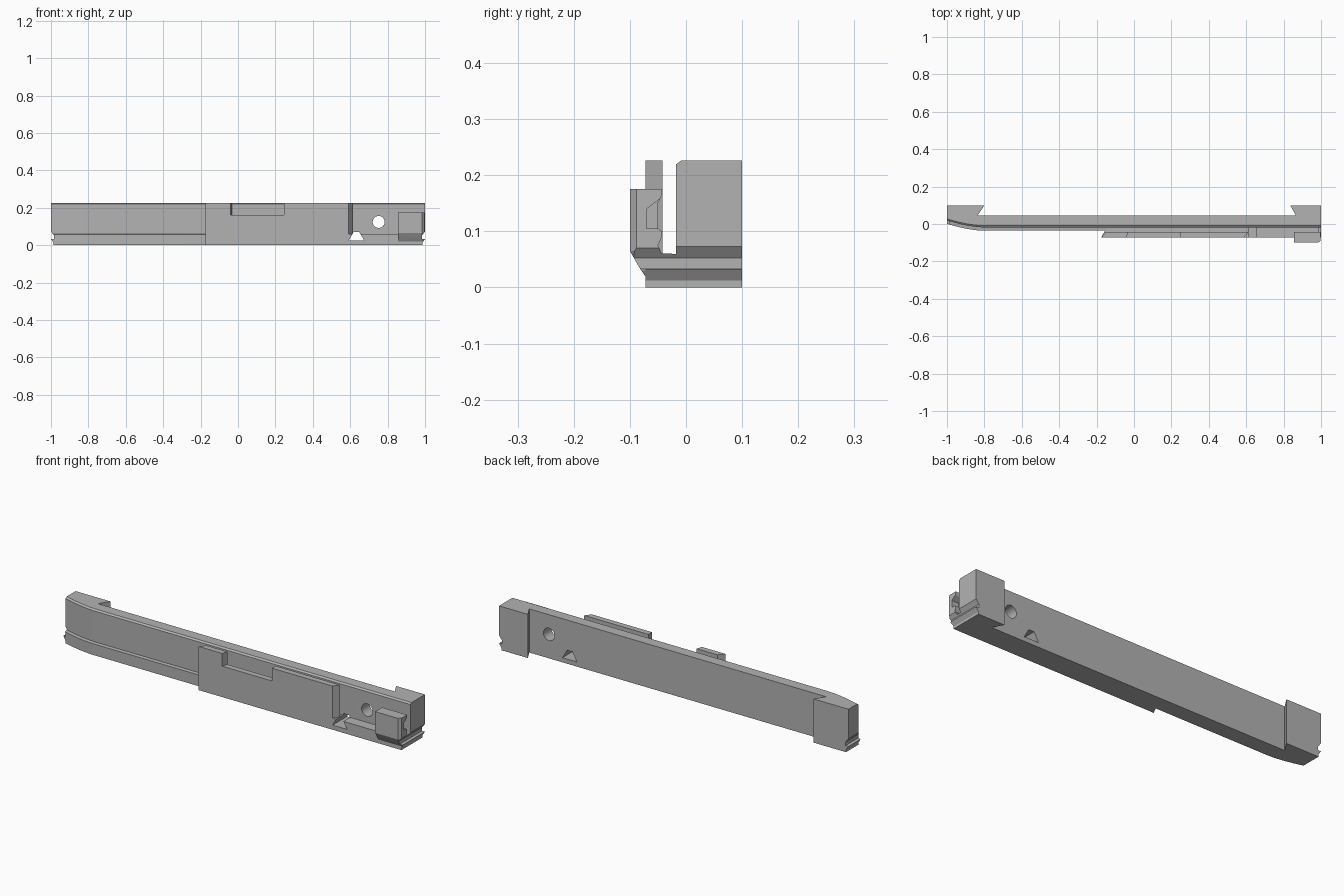
import bpy, bmesh, math

cube = bpy.data.objects.get("Cube")
if cube:
    bpy.data.objects.remove(cube, do_unlink=True)

grey = bpy.data.materials.new("plain grey")
grey.use_nodes = True
colour = (0.45, 0.45, 0.45, 1)
grey.diffuse_color = colour
grey.node_tree.nodes["Principled BSDF"].inputs["Base Color"].default_value = colour


def loft(name, rings):
    """Solid through closed rings that have equal point counts."""
    bm = bmesh.new()
    loops = [[bm.verts.new(p) for p in ring] for ring in rings]
    n = len(loops[0])
    for a, b in zip(loops, loops[1:]):
        for i in range(n):
            j = (i + 1) % n
            bm.faces.new((a[i], a[j], b[j], b[i]))
    bm.faces.new(loops[0][::-1])
    bm.faces.new(loops[-1])
    bmesh.ops.recalc_face_normals(bm, faces=bm.faces)
    mesh = bpy.data.meshes.new(name)
    bm.to_mesh(mesh)
    bm.free()
    mesh.materials.append(grey)
    obj = bpy.data.objects.new(name, mesh)
    bpy.context.collection.objects.link(obj)
    return obj


def along_z(name, plan, z0, z1):
    return loft(name, [[(x, y, z) for x, y in plan] for z in (z0, z1)])


def along_y(name, shape, y0, y1):
    return loft(name, [[(x, y, z) for x, z in shape] for y in (y0, y1)])


def combine(obj, other, operation):
    mod = obj.modifiers.new(operation.title(), 'BOOLEAN')
    mod.operation = operation
    mod.solver = 'EXACT'
    mod.object = other
    bpy.context.view_layer.objects.active = obj
    bpy.ops.object.modifier_apply(modifier=mod.name)
    bpy.data.objects.remove(other, do_unlink=True)


# Long bar: plan with a swept-back end and two rear dovetail blocks
def plan_ring(front, z):
    steps = 12
    sweep = [(-1 + 0.2 * i / steps, front + 0.037 * (1 - i / steps) ** 1.7)
             for i in range(steps + 1)]
    rear = [(1, front), (1, 0.1), (0.835, 0.1), (0.865, 0.046),
            (-0.835, 0.046), (-0.8, 0.1), (-1, 0.1)]
    return [(x, y, z) for x, y in sweep + rear]


layers = [(-0.036, 0), (-0.036, 0.058), (-0.018, 0.06),
          (-0.018, 0.219), (-0.009, 0.226)]
bar = loft("rail_bar", [plan_ring(front, z) for front, z in layers])

# Front ledge joining the bar to the plate and clasp
ledge = along_z("front_ledge", [(-0.175, -0.072), (1, -0.072),
                                (1, -0.025), (-0.15, -0.025)], 0, 0.06)
combine(bar, ledge, 'UNION')

# Standing plate with slanted ends and a notch in its top edge
plate = along_z("front_plate", [(-0.175, -0.072), (0.59, -0.072),
                                (0.612, -0.042), (-0.15, -0.042)], 0, 0.226)
notch = along_z("notch_cutter", [(-0.043, -0.08), (0.245, -0.08),
                                 (0.245, -0.03), (-0.027, -0.03)], 0.16, 0.3)
combine(plate, notch, 'DIFFERENCE')
combine(bar, plate, 'UNION')

# Clasp: side profile with a ribbed inner face, front edges narrowed
profile = [(-0.09, 0.03), (-0.1, 0.065), (-0.1, 0.175), (-0.043, 0.175),
           (-0.043, 0.165), (-0.05, 0.15), (-0.05, 0.105), (-0.043, 0.1),
           (-0.043, 0.09), (-0.05, 0.075), (-0.043, 0.06), (-0.043, 0.02),
           (-0.073, 0.02)]
profile[0] = (-0.083, 0.035)


def clasp_ring(x, inset):
    return [(x, max(y, -0.1 + inset), z) for y, z in profile]


clasp = loft("end_clasp", [clasp_ring(x, inset) for x, inset in
                           ((0.855, 0), (0.985, 0), (0.998, 0.012))])
pocket = loft("pocket_cutter", [[(x, -0.07, 0.105), (x, -0.07, 0.14),
                                 (x, -0.03, 0.17), (x, -0.03, 0.105)]
                                for x in (0.96, 1.1)])
combine(clasp, pocket, 'DIFFERENCE')
combine(bar, clasp, 'UNION')

# Undercut groove and tapered foot at both ends
for side in (-1, 1):
    undercut = [(1.1, 0.073), (1, 0.073), (0.984, 0.052), (0.984, 0.034),
                (1, 0.033), (0.986, 0.012), (0.986, -0.1), (1.1, -0.1)]
    cutter = along_y("undercut", [(side * x, z) for x, z in undercut], -0.2, 0.2)
    combine(bar, cutter, 'DIFFERENCE')

# Round pin hole and tapered slot through the bar
circle = [(0.752 + 0.032 * math.cos(math.tau * i / 32),
           0.124 + 0.032 * math.sin(math.tau * i / 32)) for i in range(32)]
combine(bar, along_y("pin_hole", circle, -0.04, 0.2), 'DIFFERENCE')
slot = [(0.592, 0.024), (0.675, 0.024), (0.648, 0.07), (0.618, 0.07)]
combine(bar, along_y("tapered_slot", slot, -0.2, 0.2), 'DIFFERENCE')

bpy.ops.object.select_all(action='DESELECT')
bar.select_set(True)
bpy.context.view_layer.objects.active = bar
bpy.ops.object.shade_smooth_by_angle(angle=math.radians(20))
